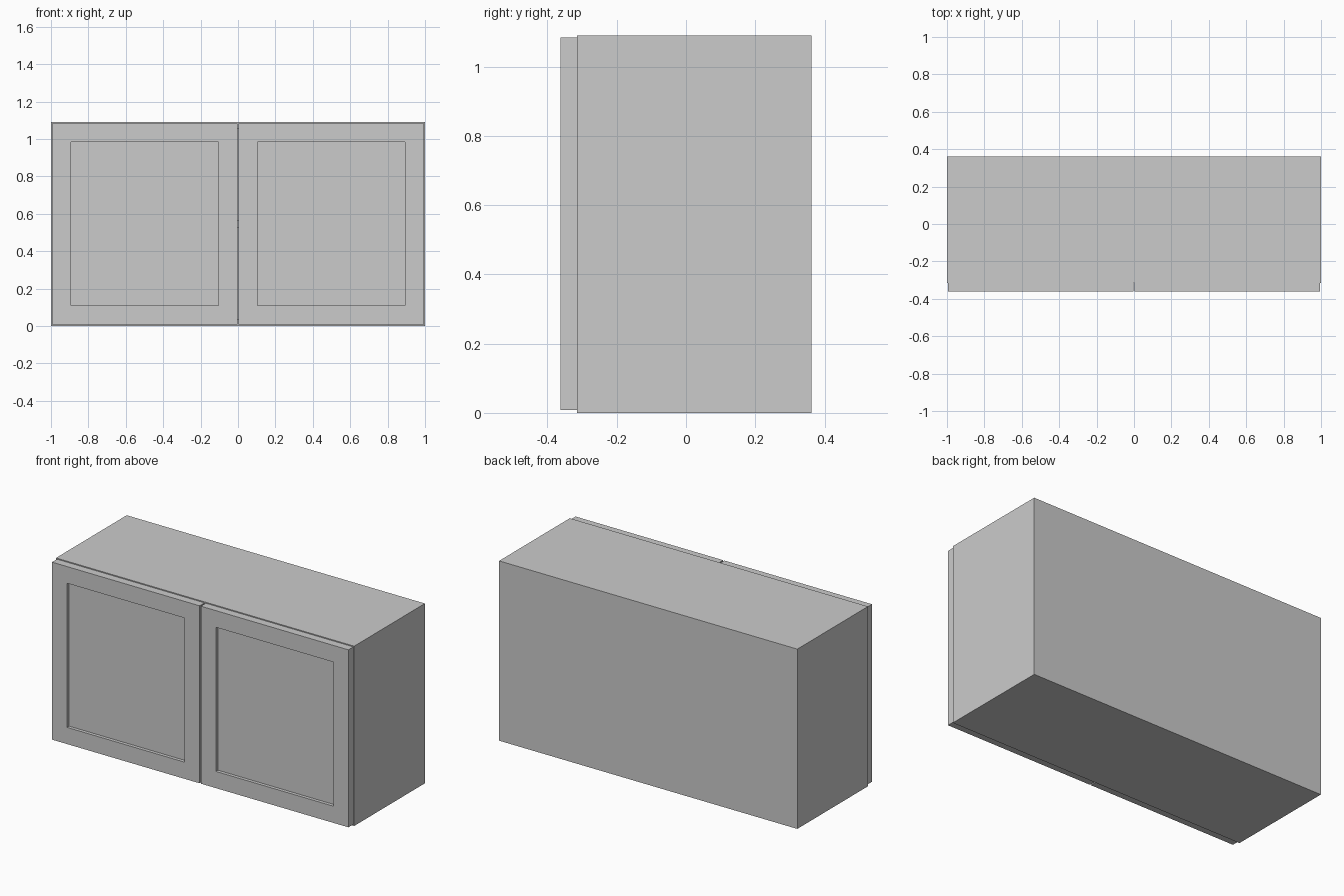
import bpy, bmesh

if "Cube" in bpy.data.objects:
    bpy.data.objects.remove(bpy.data.objects["Cube"])

HEIGHT = 1.09
BOARD = 0.037          # carcass board thickness
BACK_Y, BODY_Y, DOOR_Y = 0.362, -0.315, -0.362


def make_object(name, bm):
    mesh = bpy.data.meshes.new(name)
    bm.to_mesh(mesh)
    bm.free()
    obj = bpy.data.objects.new(name, mesh)
    bpy.context.collection.objects.link(obj)
    return obj


def box_bmesh(x, y, z):
    """Box from (min, max) ranges on each axis."""
    bm = bmesh.new()
    bmesh.ops.create_cube(bm, size=1)
    for v in bm.verts:
        v.co = [r[0] if c < 0 else r[1] for c, r in zip(v.co, (x, y, z))]
    return bm


def board(name, x, y, z):
    return make_object(name, box_bmesh(x, y, z))


def door(name, x, z, frame=0.143, recess=0.02):
    """Slab door with a square-edged recessed centre panel on the front."""
    bm = box_bmesh(x, (DOOR_Y, BODY_Y), z)
    bm.normal_update()
    front = min(bm.faces, key=lambda f: f.normal.y)
    bmesh.ops.inset_region(bm, faces=[front], thickness=frame)
    # Extrude straight back to form the recess walls
    result = bmesh.ops.extrude_discrete_faces(bm, faces=[front])
    bmesh.ops.translate(bm, vec=(0, recess, 0), verts=result["faces"][0].verts)
    bmesh.ops.recalc_face_normals(bm, faces=bm.faces)
    return make_object(name, bm)


inner_x = (-1 + BOARD, 1 - BOARD)
depth = (BODY_Y, BACK_Y)

# Carcass sides and doors, one of each per side
for label, s in (("left", -1), ("right", 1)):
    board(f"{label}_side", sorted((s, s * (1 - BOARD))), depth, (0, HEIGHT))
    door(f"{label}_door", sorted((s * 0.004, s * 0.994)), (0.008, 1.084))

# Horizontal boards: bottom, middle shelf, top
board("bottom", inner_x, depth, (0, BOARD))
mid = HEIGHT / 2
board("shelf", inner_x, (BODY_Y, BACK_Y - 0.02), (mid - BOARD / 2, mid + BOARD / 2))
board("top", inner_x, depth, (HEIGHT - BOARD, HEIGHT))

# Back panel, flush with the rear edges
board("back_panel", inner_x, (BACK_Y - 0.02, BACK_Y), (BOARD, HEIGHT - BOARD))
